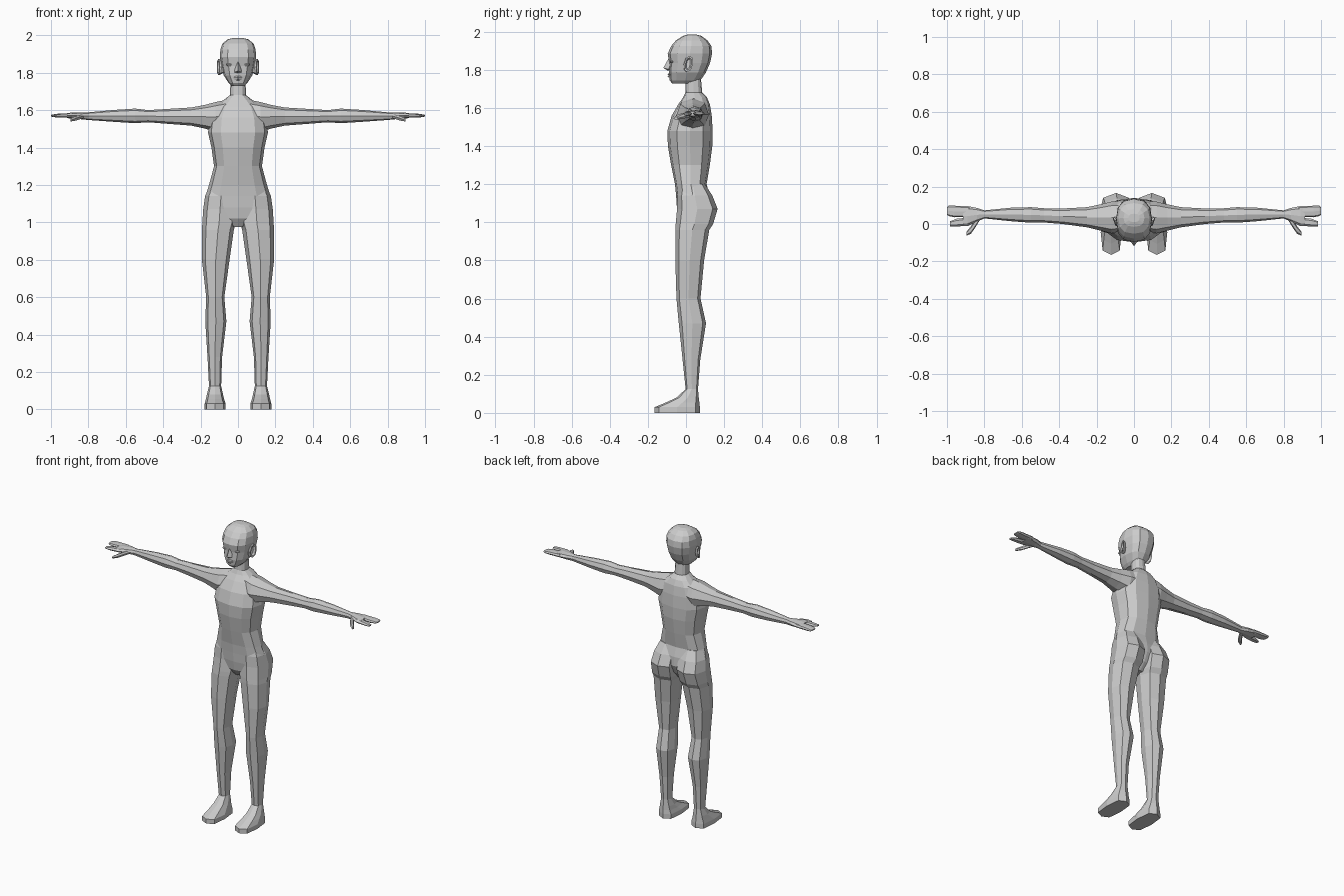
import bpy, bmesh, math
from mathutils import Vector


def make_object(name, bm):
    bmesh.ops.recalc_face_normals(bm, faces=bm.faces)
    mesh = bpy.data.meshes.new(name)
    bm.to_mesh(mesh)
    bm.free()
    ob = bpy.data.objects.new(name, mesh)
    bpy.context.collection.objects.link(ob)
    return ob


def loft(name, axis, rings, n=8, e=0.85, side=1):
    """Rings are (t, a_min, a_max, b_min, b_max[, squareness]) along axis Z (a=x, b=y) or X (a=y, b=z)."""
    bm = bmesh.new()
    loops = []
    for r in rings:
        t, a0, a1, b0, b1 = r[:5]
        k = r[5] if len(r) > 5 else e
        loop = []
        for i in range(n):
            c, s = math.cos(2 * math.pi * i / n), math.sin(2 * math.pi * i / n)
            c = 0 if abs(c) < 1e-6 else math.copysign(abs(c) ** k, c)
            s = 0 if abs(s) < 1e-6 else math.copysign(abs(s) ** k, s)
            a = (a0 + a1) / 2 + c * (a1 - a0) / 2
            b = (b0 + b1) / 2 + s * (b1 - b0) / 2
            p = (a, b, t) if axis == 'Z' else (t, a, b)
            loop.append(bm.verts.new((p[0] * side, p[1], p[2])))
        loops.append(loop)
    for u, v in zip(loops, loops[1:]):
        for i in range(n):
            j = (i + 1) % n
            bm.faces.new((u[i], u[j], v[j], v[i]))
    bm.faces.new(loops[0])
    bm.faces.new(loops[-1])
    return make_object(name, bm)


def union(base, parts):
    for p in parts:
        m = base.modifiers.new("union", 'BOOLEAN')
        m.operation, m.solver, m.object = 'UNION', 'EXACT', p
        bpy.context.view_layer.objects.active = base
        bpy.ops.object.modifier_apply(modifier=m.name)
        bpy.data.objects.remove(p)


def hull(name, points):
    bm = bmesh.new()
    for p in points:
        bm.verts.new(p)
    bmesh.ops.convex_hull(bm, input=bm.verts)
    return make_object(name, bm)


def sym(z, w, y0, y1):
    return (z, -w, w, y0, y1)


# torso and neck
body = loft("body", 'Z', [
    sym(0.975, 0.03, -0.01, 0.06), sym(1.02, 0.09, -0.04, 0.10),
    sym(1.08, 0.165, -0.048, 0.128), sym(1.14, 0.174, -0.052, 0.125),
    sym(1.20, 0.155, -0.058, 0.108), sym(1.30, 0.128, -0.078, 0.125),
    sym(1.40, 0.142, -0.095, 0.138), sym(1.48, 0.160, -0.098, 0.14),
    sym(1.56, 0.150, -0.075, 0.135), sym(1.62, 0.12, -0.04, 0.125),
    sym(1.655, 0.075, -0.015, 0.11), sym(1.68, 0.043, -0.004, 0.085),
    sym(1.76, 0.04, 0.0, 0.078)], n=12, e=0.8)

limbs = []
for s in (-1, 1):
    # leg with foot and buttock
    limbs.append(loft("leg", 'Z', [
        (0.0, 0.066, 0.178, -0.165, 0.073, 0.6), (0.03, 0.066, 0.178, -0.165, 0.073, 0.6),
        (0.055, 0.074, 0.172, -0.105, 0.070, 0.7), (0.08, 0.08, 0.166, -0.05, 0.067, 0.75),
        (0.125, 0.09, 0.155, -0.002, 0.063), (0.28, 0.085, 0.163, -0.018, 0.075),
        (0.47, 0.062, 0.175, -0.038, 0.105), (0.60, 0.073, 0.170, -0.05, 0.076),
        (0.80, 0.045, 0.193, -0.056, 0.095), (0.96, 0.022, 0.192, -0.056, 0.122),
        (0.99, 0.012, 0.191, -0.054, 0.142), (1.07, 0.006, 0.186, -0.047, 0.166),
        (1.14, 0.006, 0.176, -0.045, 0.138), (1.20, 0.02, 0.15, -0.03, 0.10)], n=8, e=0.8, side=s))
    # arm with palm
    limbs.append(loft("arm", 'X', [
        (0.06, -0.04, 0.12, 1.49, 1.655), (0.12, -0.05, 0.12, 1.485, 1.643),
        (0.18, -0.035, 0.105, 1.502, 1.627), (0.25, -0.018, 0.09, 1.517, 1.614),
        (0.38, 0.0, 0.083, 1.527, 1.606), (0.48, 0.008, 0.084, 1.535, 1.600),
        (0.55, 0.007, 0.090, 1.530, 1.608), (0.66, 0.015, 0.087, 1.537, 1.601),
        (0.80, 0.030, 0.073, 1.547, 1.588), (0.84, 0.012, 0.086, 1.551, 1.588),
        (0.89, -0.012, 0.096, 1.555, 1.587), (0.915, -0.012, 0.095, 1.557, 1.583)], side=s))
    # grouped fingers, forefinger and thumb
    limbs.append(loft("fingers", 'X', [
        (0.88, 0.038, 0.093, 1.559, 1.584), (0.96, 0.036, 0.098, 1.56, 1.581),
        (0.99, 0.042, 0.098, 1.563, 1.577), (1.0, 0.05, 0.09, 1.566, 1.574)], e=0.7, side=s))
    limbs.append(loft("forefinger", 'X', [
        (0.88, -0.008, 0.035, 1.558, 1.583), (0.95, -0.014, 0.028, 1.558, 1.579),
        (0.985, -0.013, 0.014, 1.562, 1.573)], n=6, side=s))
    limbs.append(loft("thumb", 'X', [
        (0.825, 0.02, 0.052, 1.556, 1.58), (0.85, -0.022, 0.022, 1.548, 1.575),
        (0.872, -0.052, -0.012, 1.541, 1.567), (0.896, -0.063, -0.042, 1.538, 1.554)],
        n=6, side=s))
union(body, limbs)

# head
head = loft("head", 'Z', [
    sym(1.728, 0.032, -0.072, 0.05), sym(1.745, 0.05, -0.086, 0.076),
    sym(1.785, 0.076, -0.090, 0.104), sym(1.835, 0.088, -0.088, 0.126),
    sym(1.885, 0.097, -0.096, 0.137), sym(1.925, 0.094, -0.078, 0.133),
    sym(1.955, 0.084, -0.052, 0.112), sym(1.978, 0.056, -0.015, 0.08),
    sym(1.985, 0.03, 0.01, 0.055)], n=12, e=0.8)

# nose and lips
hull("nose", [(0, -0.09, 1.862), (0, -0.119, 1.81), (0.02, -0.092, 1.803), (-0.02, -0.092, 1.803),
              (0, -0.098, 1.797), (0.01, -0.07, 1.855), (-0.01, -0.07, 1.855), (0, -0.07, 1.797)])
for name, z, top, bottom in (("upper_lip", 1.775, 0.008, 0.002), ("lower_lip", 1.768, 0.002, 0.009)):
    hull(name, [(-0.028, -0.079, z), (0.028, -0.079, z), (-0.008, -0.089, z + top), (0.008, -0.089, z + top),
                (-0.008, -0.089, z - bottom), (0.008, -0.089, z - bottom),
                (0, -0.099, z), (0, -0.07, z)])

for s, label in ((-1, "right"), (1, "left")):
    # eye
    bm = bmesh.new()
    bmesh.ops.create_uvsphere(bm, u_segments=8, v_segments=6, radius=1)
    for v in bm.verts:
        v.co = Vector((v.co.x * 0.02 + s * 0.044, v.co.y * 0.011 - 0.073, v.co.z * 0.009 + 1.843))
    make_object(label + "_eye", bm)
    # ear with a sunken middle, flared towards the back
    ear = loft(label + "_ear", 'X', [
        (0.078, -0.004, 0.022, 1.80, 1.855), (0.097, -0.012, 0.035, 1.788, 1.872),
        (0.105, -0.010, 0.036, 1.788, 1.873), (0.105, -0.003, 0.029, 1.798, 1.864),
        (0.095, 0.002, 0.022, 1.806, 1.855)], side=s)
    for v in ear.data.vertices:
        v.co.x += s * (v.co.y - 0.012) * 0.35
        v.co.y += (v.co.z - 1.83) * 0.15
